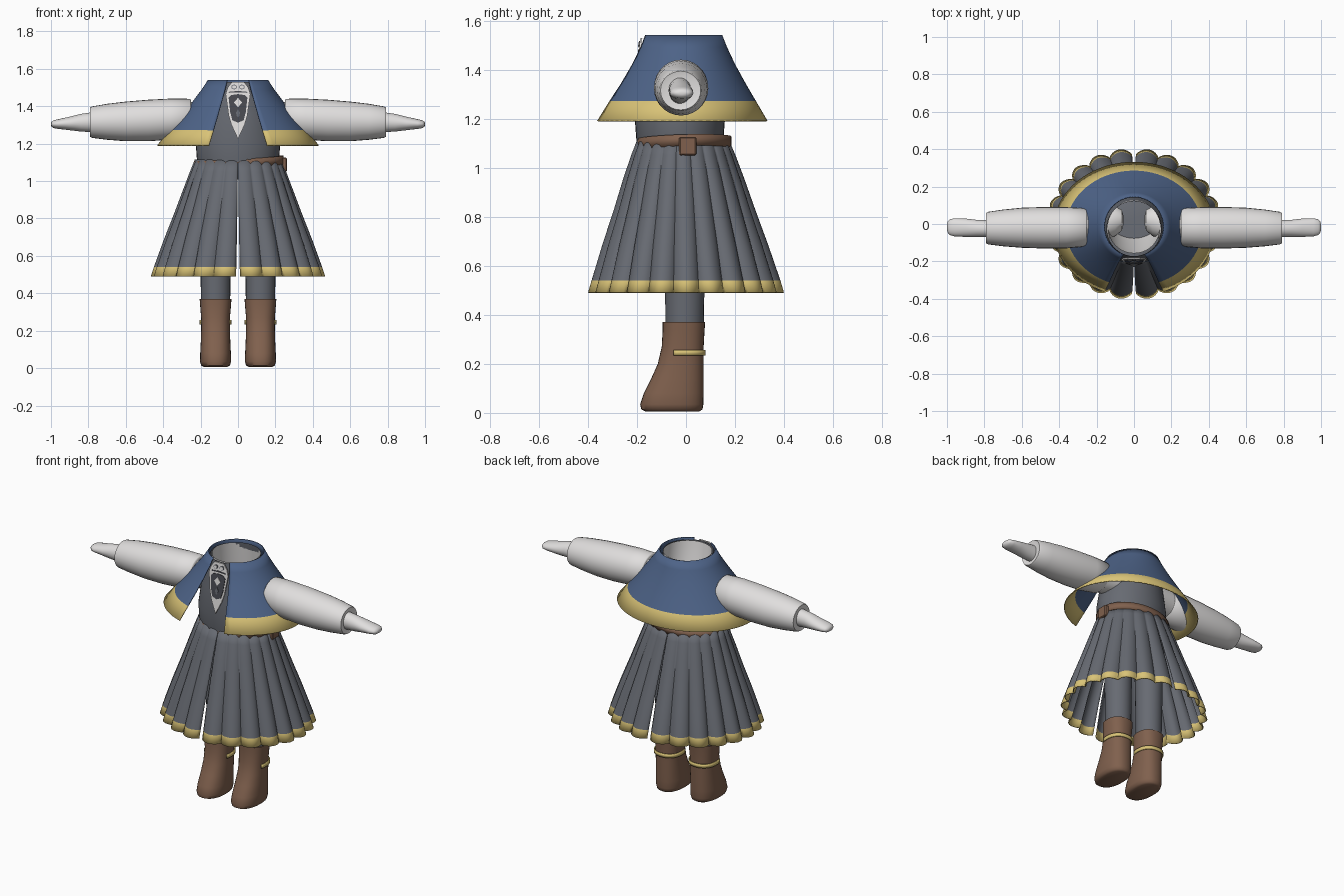
import bpy, bmesh, math
from mathutils import Vector

if "Cube" in bpy.data.objects:
    bpy.data.objects.remove(bpy.data.objects["Cube"])


def material(name, rgb):
    m = bpy.data.materials.new(name)
    m.diffuse_color = (*rgb, 1)
    m.use_nodes = True
    m.node_tree.nodes["Principled BSDF"].inputs["Base Color"].default_value = m.diffuse_color
    return m


GREY = material("slate_cloth", (0.135, 0.145, 0.168))
BLUE = material("blue_cloth", (0.075, 0.125, 0.245))
GOLD = material("gold_trim", (0.70, 0.55, 0.185))
BROWN = material("brown_leather", (0.215, 0.118, 0.075))
WHITE = material("white_cloth", (0.75, 0.735, 0.73))
DARK = material("dark_panel", (0.065, 0.068, 0.08))


def finish(name, bm, mats, rule=None, thick=0, angle=40):
    bmesh.ops.recalc_face_normals(bm, faces=bm.faces)
    me = bpy.data.meshes.new(name)
    for m in mats:
        me.materials.append(m)
    for f in bm.faces:
        f.smooth = True
        if rule:
            f.material_index = rule(f.calc_center_median())
    bm.to_mesh(me)
    bm.free()
    me.set_sharp_from_angle(angle=math.radians(angle))
    ob = bpy.data.objects.new(name, me)
    bpy.context.collection.objects.link(ob)
    if thick:
        mod = ob.modifiers.new("thickness", 'SOLIDIFY')
        mod.thickness = thick
        mod.offset = 0
    return ob


def loft(name, rows, mats, closed=True, caps=(False, False), **kw):
    """Skin rows of points with quads."""
    bm = bmesh.new()
    vs = [[bm.verts.new(p) for p in r] for r in rows]
    n = len(rows[0])
    for a, b in zip(vs, vs[1:]):
        for i in range(n if closed else n - 1):
            j = (i + 1) % n
            bm.faces.new((a[i], a[j], b[j], b[i]))
    for cap, r in zip(caps, (vs[0], vs[-1])):
        if cap:
            bm.faces.new(r)
    return finish(name, bm, mats, **kw)


def ring(z, cx, cy, rx, ry, n=40, a0=0, a1=None, power=1.0):
    """Horizontal ellipse; angle 0 faces the front."""
    count = n if a1 is None else n + 1
    span = 2 * math.pi if a1 is None else a1 - a0
    pts = []
    for i in range(count):
        a = a0 + span * i / n
        s, c = math.sin(a), math.cos(a)
        pts.append(Vector((cx + rx * math.copysign(abs(s) ** power, s),
                           cy - ry * math.copysign(abs(c) ** power, c), z)))
    return pts


def ring_x(x, cy, cz, ry, rz, n=28):
    return [Vector((x, cy + ry * math.cos(2 * math.pi * i / n),
                    cz + rz * math.sin(2 * math.pi * i / n))) for i in range(n)]


def flip(rows, side):
    return [[Vector((p.x * side, p.y, p.z)) for p in r] for r in rows]


# Bodice with a pale neck lining and a floor inside it
torso = [(1.05, .205, .17), (1.12, .220, .178), (1.20, .226, .184),
         (1.35, .20, .175), (1.50, .150, .150), (1.53, .145, .147)]
loft("bodice", [ring(z, 0, -.025, rx, ry) for z, rx, ry in torso], [GREY])
loft("neck_lining", [ring(1.2, 0, .04, .14, .115), ring(1.4, 0, 0, .142, .135),
                     ring(1.53, 0, -.017, .14, .14)], [WHITE])
loft("bodice_floor", [ring(1.2, 0, -.02, .2, .165), ring(1.205, 0, -.02, .19, .16)],
     [GREY], caps=(False, True))

# Shoulder cape, open at the front, with a gold hem
cape = [(1.54, -.015, .158, .160), (1.49, -.015, .190, .180), (1.42, -.017, .243, .215),
        (1.34, -.02, .305, .262), (1.27, -.024, .362, .307), (1.19, -.027, .430, .357)]
loft("cape", [ring(z, 0, cy, rx, ry, 64, .37, 2 * math.pi - .37) for z, cy, rx, ry in cape],
     [BLUE, GOLD], closed=False, rule=lambda c: int(c.z < 1.27), thick=.006)

# Pleated skirt in two halves, split at front and back
skirt = [(1.115, -.012, .228, .185), (1.05, -.011, .254, .212), (.95, -.009, .292, .248),
         (.83, -.006, .337, .288), (.68, -.003, .396, .341), (.54, 0, .447, .387),
         (.49, 0, .463, .402)]


def pleated_row(z, cy, rx, ry, n=110):
    t = min(1, (1.115 - z) / .6)
    slit = .006 + .022 * t
    row = []
    for i in range(n + 1):
        u = i / n
        a = slit + (math.pi - 2 * slit) * u
        k = 1 - (.035 + .045 * t) * (1 - abs(math.sin(11 * math.pi * u)) ** .8)
        row.append(Vector((rx * k * math.sin(a), cy - ry * k * math.cos(a), z)))
    return row


for side, label in ((1, "right"), (-1, "left")):
    loft("skirt_" + label, flip([pleated_row(*r) for r in skirt], side), [GREY, GOLD],
         closed=False, rule=lambda c: int(c.z < .54), thick=.006, angle=60)

# Belt, tilted up toward the pouch
belt = [ring(z, .004, -.008, .236, .190, 64) for z in (1.075, 1.122)]
for r in belt:
    for p in r:
        p.z += .06 * p.x + .03 * p.y
loft("belt", belt, [BROWN], thick=.006)

# Belt pouch
bm = bmesh.new()
bmesh.ops.create_cube(bm, size=1)
for v in bm.verts:
    v.co = Vector((v.co.x * .05 + .236, v.co.y * .07 + .007, v.co.z * .075 + 1.088))
bmesh.ops.bevel(bm, geom=bm.edges[:], offset=.005, segments=1, affect='EDGES')
finish("belt_pouch", bm, [BROWN], angle=30)

# Sleeves, hands, legs and boots
inner = [(.055, .02, 1.33, .02, .02), (.065, .02, 1.33, .055, .055),
         (.10, .015, 1.33, .08, .075), (.17, 0, 1.335, .09, .085), (.27, -.015, 1.335, .095, .09)]
sleeve = [(.252, -.018, 1.340, .096, .094), (.257, -.018, 1.340, .102, .100),
          (.36, -.020, 1.331, .110, .110), (.48, -.020, 1.324, .111, .111),
          (.60, -.020, 1.319, .107, .106), (.70, -.021, 1.317, .098, .096),
          (.78, -.022, 1.315, .087, .084), (.79, -.022, 1.315, .082, .079),
          (.785, -.022, 1.315, .06, .06)]
hand = [(.77, -.025, 1.315, .046, .054), (.84, -.024, 1.312, .046, .047),
        (.90, -.020, 1.308, .049, .036), (.96, -.018, 1.305, .048, .026),
        (.985, -.017, 1.304, .042, .021), (.997, -.017, 1.304, .028, .013),
        (1.0, -.017, 1.304, .01, .005)]
leg = [(.34, -.006, .078, .078), (.5, -.005, .08, .08), (.75, -.005, .084, .085),
       (1.0, -.005, .095, .1)]
# z, toe y, heel y, half width
boot = [(.006, -.165, .055, .062), (.014, -.182, .067, .077), (.035, -.187, .071, .083),
        (.08, -.172, .072, .082), (.14, -.142, .072, .079), (.20, -.115, .072, .077),
        (.27, -.099, .072, .077), (.34, -.095, .076, .083), (.37, -.095, .078, .085),
        (.368, -.086, .068, .076)]
for side, label in ((1, "right"), (-1, "left")):
    loft("sleeve_inner_" + label, flip([ring_x(*r) for r in inner], side), [WHITE],
         caps=(True, False))
    loft("sleeve_" + label, flip([ring_x(*r) for r in sleeve], side), [WHITE],
         caps=(True, True), angle=50)
    loft("hand_" + label, flip([ring_x(*r) for r in hand], side), [WHITE],
         caps=(True, True), angle=60)
    loft("leg_" + label, flip([ring(z, .12, cy, rx, ry, 24) for z, cy, rx, ry in leg], side),
         [GREY], caps=(True, True))
    loft("boot_" + label,
         flip([ring(z, .12, (y0 + y1) / 2, w, (y1 - y0) / 2, 32, power=.85)
               for z, y0, y1, w in boot], side), [BROWN], caps=(True, True), angle=50)
    # Gold strap round the back of the boot
    strap = [ring(z, .12, -.014, .082, .091, 24, 1.22, 2 * math.pi - 1.22, .85)
             for z in (.234, .257)]
    loft("boot_strap_" + label, flip(strap, side), [GOLD], closed=False, thick=.006)


# Chest ornament: thin plates leaning along the bodice front
def plate(name, half, layer, mat, shift=0):
    """Mirror the half outline (x, z), or place it whole when shifted."""
    pts = list(half)
    pts += [(-x, z) for x, z in reversed(half) if x > 0]
    bm = bmesh.new()
    vs = [bm.verts.new((x + shift, -.186 - (1.53 - z) * .13 - layer * .003, z))
          for x, z in pts]
    f = bm.faces.new(vs)
    out = bmesh.ops.extrude_face_region(bm, geom=[f])
    for v in out["geom"]:
        if isinstance(v, bmesh.types.BMVert):
            v.co.y += .008
    finish(name, bm, [mat], angle=30)


plate("chest_plaque", [(0, 1.53), (.032, 1.53), (.055, 1.50), (.066, 1.465), (.05, 1.35),
                       (.035, 1.30), (0, 1.225)], 0, WHITE)
plate("plaque_panel", [(0, 1.465), (.035, 1.46), (.05, 1.445), (.042, 1.37), (.03, 1.325),
                       (0, 1.312)], 1, DARK)
plate("panel_diamond", [(0, 1.445), (.022, 1.42), (0, 1.395)], 2, WHITE)
plate("panel_drop", [(0, 1.385), (.011, 1.365), (.006, 1.345), (0, 1.342)], 2, GREY)
for s, label in ((1, "right"), (-1, "left")):
    circle = [(.015 * math.sin(i * math.pi / 6), 1.503 + .013 * math.cos(i * math.pi / 6))
              for i in range(7)]
    plate("clasp_rim_" + label, circle, 1, GREY, s * .021)
    plate("clasp_stud_" + label, [(x * .7, 1.503 + (z - 1.503) * .7) for x, z in circle],
          2, WHITE, s * .021)
plate("clasp_bar", [(0, 1.482), (.045, 1.478), (.05, 1.472), (0, 1.474)], 1, DARK)
